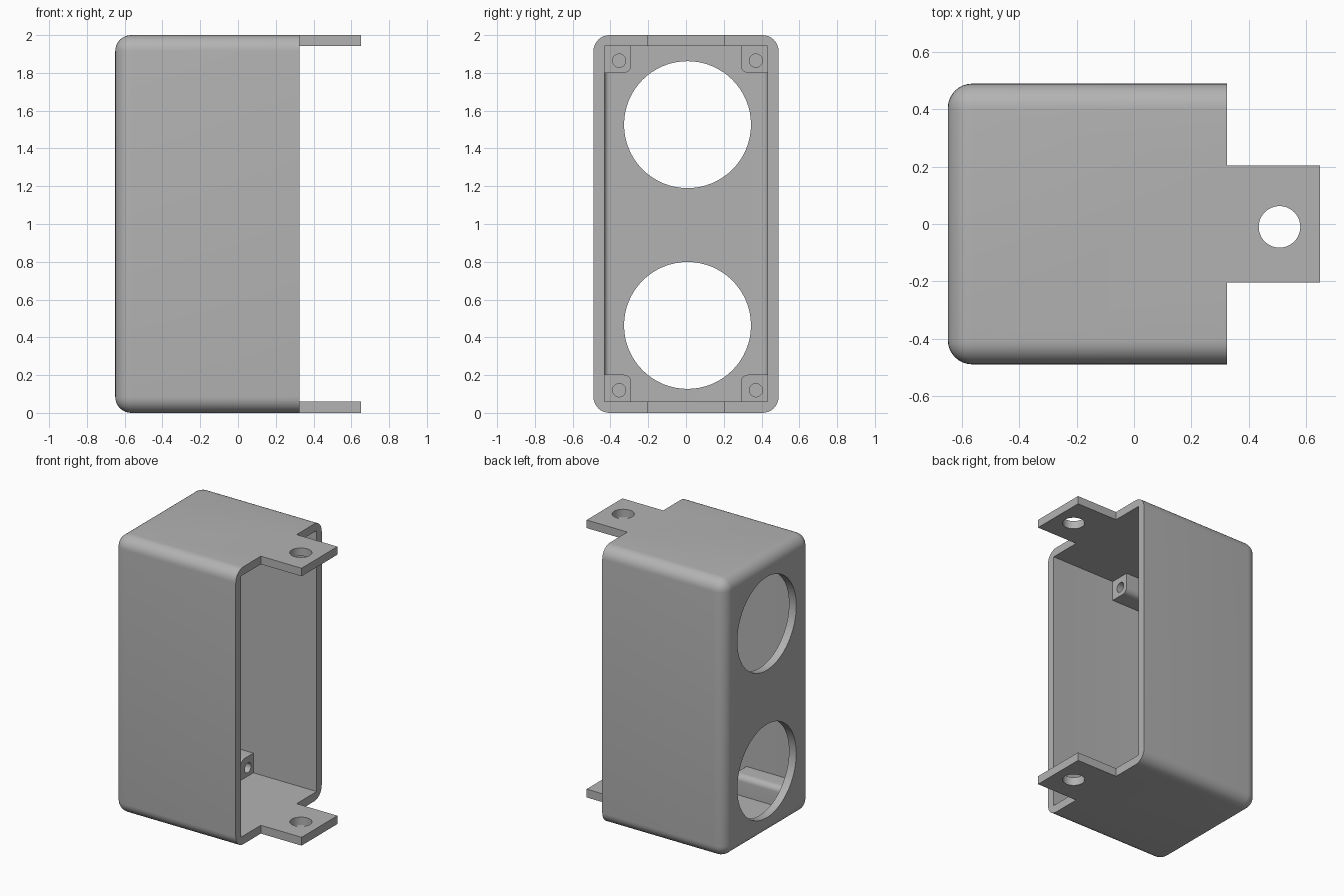
import bpy, bmesh, math
from mathutils import Matrix, Vector

if "Cube" in bpy.data.objects:
    bpy.data.objects.remove(bpy.data.objects["Cube"], do_unlink=True)

GREY = (0.45, 0.45, 0.45, 1)
grey = bpy.data.materials.new("grey_plastic")
grey.use_nodes = True
grey.diffuse_color = GREY
grey.node_tree.nodes["Principled BSDF"].inputs["Base Color"].default_value = GREY


def make_object(name, bm):
    bmesh.ops.recalc_face_normals(bm, faces=bm.faces)
    mesh = bpy.data.meshes.new(name)
    bm.to_mesh(mesh)
    bm.free()
    mesh.materials.append(grey)
    obj = bpy.data.objects.new(name, mesh)
    bpy.context.collection.objects.link(obj)
    return obj


def box(name, lo, hi, radius=0, rounded=None):
    """Box between two corners; edges whose midpoint passes the rule are rounded."""
    lo, hi = Vector(lo), Vector(hi)
    bm = bmesh.new()
    bmesh.ops.create_cube(bm, size=1)
    for v in bm.verts:
        v.co = (lo + hi) / 2 + v.co * (hi - lo)
    if rounded:
        def side(e):  # midpoint in -1..1 box coordinates
            mid = (e.verts[0].co + e.verts[1].co - lo - hi)
            return [round(m / s) for m, s in zip(mid, hi - lo)]
        edges = [e for e in bm.edges if rounded(*side(e))]
        bmesh.ops.bevel(bm, geom=edges, offset=radius, segments=8,
                        profile=0.5, affect='EDGES')
    return make_object(name, bm)


def cylinder(name, centre, radius, depth, axis):
    bm = bmesh.new()
    turn = Matrix.Rotation(math.pi / 2, 4, 'Y') if axis == 'X' else Matrix()
    bmesh.ops.create_cone(bm, cap_ends=True, segments=64, radius1=radius,
                          radius2=radius, depth=depth,
                          matrix=Matrix.Translation(centre) @ turn)
    return make_object(name, bm)


def cut(obj, cutters):
    bpy.context.view_layer.objects.active = obj
    for cutter in cutters:
        cutter.hide_render = True
        mod = obj.modifiers.new("cut", 'BOOLEAN')
        mod.operation, mod.solver, mod.object = 'DIFFERENCE', 'EXACT', cutter
        bpy.ops.object.modifier_apply(modifier=mod.name)
        bpy.data.objects.remove(cutter, do_unlink=True)


def smooth(obj):
    bpy.ops.object.select_all(action='DESELECT')
    obj.select_set(True)
    bpy.context.view_layer.objects.active = obj
    bpy.ops.object.shade_smooth_by_angle(angle=math.radians(30))


# Main dimensions
BACK, RIM, TIP = -0.65, 0.325, 0.65
HALF_W, HEIGHT, WALL = 0.49, 2.0, 0.058
IN_Y = HALF_W - WALL
FLOOR, CEIL = 0.06, HEIGHT - WALL

# Housing: rounded block, hollowed from the open end, leaving two mounting tabs
housing = box("housing", (BACK, -HALF_W, 0), (TIP, HALF_W, HEIGHT),
              0.085, lambda x, y, z: x < 1)
cutters = [box("cavity", (BACK + WALL, -IN_Y, FLOOR), (1, IN_Y, CEIL),
               0.028, lambda x, y, z: x == -1 and z == 0)]
for s in (-1, 1):
    y0, y1 = sorted((s * 0.204, s))
    cutters.append(box("tab_side", (RIM, y0, -1), (1, y1, 3)))
# Round windows in the closed face and screw holes in the tabs
for z in (0.463, 1.526):
    cutters.append(cylinder("window", (BACK, 0.008, z), 0.336, 0.3, 'X'))
cutters.append(cylinder("tab_hole", (0.508, -0.01, 1), 0.0725, 3, 'Z'))
cut(housing, cutters)
smooth(housing)

# Corner screw posts with blind holes
POST, POST_END, SINK = 0.142, -0.18, 0.01
for sy, side in ((-1, "right"), (1, "left")):
    for sz, level, wall_z, hole_z in ((-1, "lower", FLOOR, 0.12),
                                      (1, "upper", CEIL, 1.865)):
        y0, y1 = sorted((sy * (IN_Y + SINK), sy * (IN_Y - POST)))
        z0, z1 = sorted((wall_z + sz * SINK, wall_z - sz * POST))
        post = box(f"{level}_{side}_post",
                   (BACK + WALL - SINK, y0, z0), (POST_END, y1, z1), 0.04,
                   lambda x, y, z: x == 0 and y == -sy and z == -sz)
        cut(post, [cylinder("screw_hole", (POST_END, sy * 0.362 + 0.008, hole_z),
                            0.035, 0.6, 'X')])
        smooth(post)
